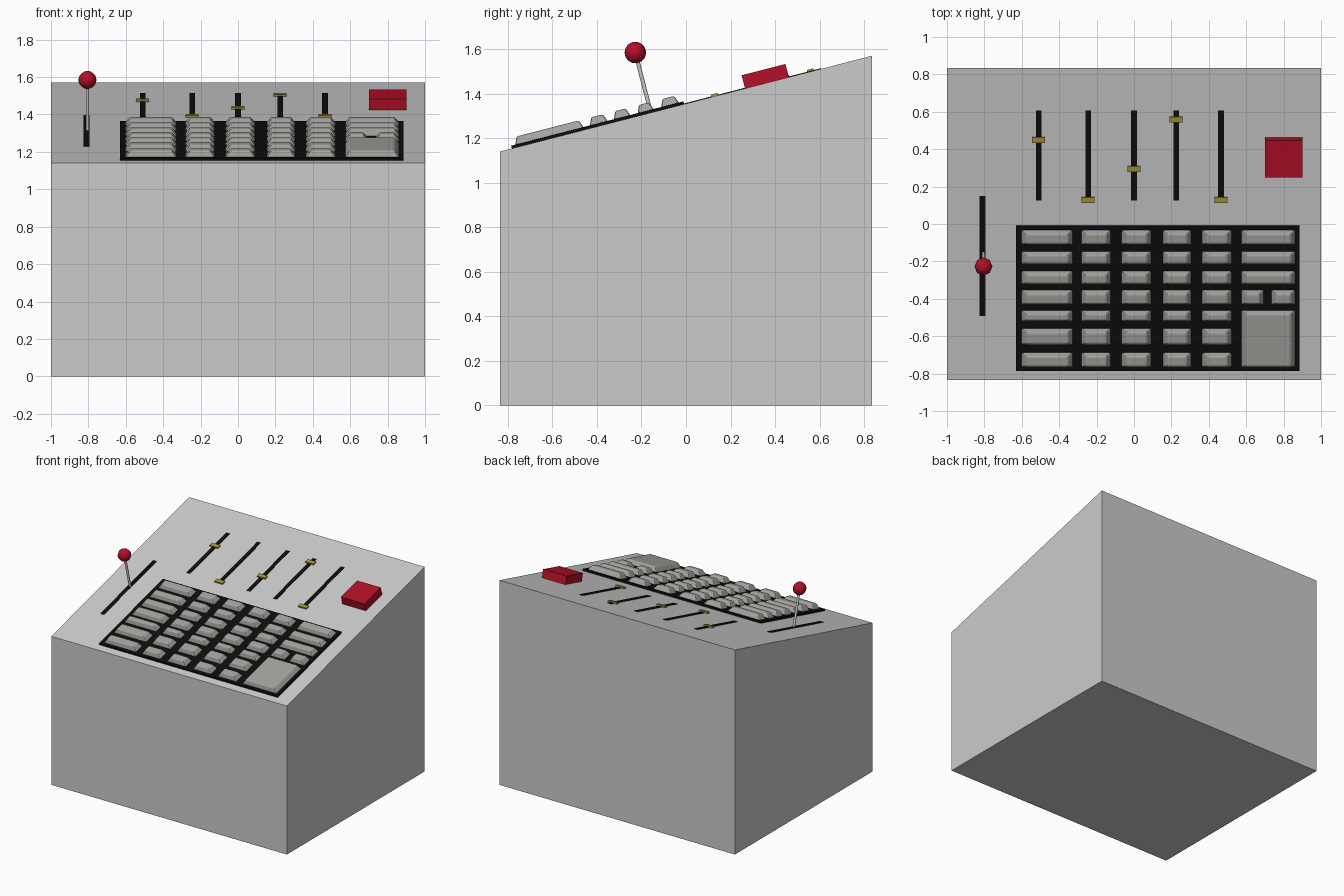
import bpy, bmesh, math
from mathutils import Matrix

if "Cube" in bpy.data.objects:
    bpy.data.objects.remove(bpy.data.objects["Cube"])

SLOPE = math.atan(0.43 / 1.67)
COS = math.cos(SLOPE)
# Console face frame: x across, y up the slope, z out of the face
FACE = Matrix.Translation((0, 0, 1.355)) @ Matrix.Rotation(SLOPE, 4, 'X')


def material(name, color):
    m = bpy.data.materials.new(name)
    m.diffuse_color = (*color, 1)
    m.use_nodes = True
    m.node_tree.nodes["Principled BSDF"].inputs["Base Color"].default_value = m.diffuse_color
    return m


BLACK = material("black", (0.004, 0.004, 0.004))
RED = material("red", (0.45, 0.005, 0.02))
YELLOW = material("yellow", (0.38, 0.31, 0.03))
KEY = material("key_grey", (0.36, 0.37, 0.34))


def finish(name, bm, mat=None, matrix=None):
    me = bpy.data.meshes.new(name)
    bmesh.ops.recalc_face_normals(bm, faces=bm.faces)
    bm.to_mesh(me)
    bm.free()
    ob = bpy.data.objects.new(name, me)
    bpy.context.collection.objects.link(ob)
    if mat:
        me.materials.append(mat)
    if matrix:
        ob.matrix_world = matrix
    return ob


def face_box(name, x0, x1, y0, y1, z0, z1, mat, inset=(0, 0)):
    """Box on the sloped face, y as seen from the top, top optionally inset."""
    bm = bmesh.new()
    bmesh.ops.create_cube(bm, size=1)
    w, d = x1 - x0, (y1 - y0) / COS
    for v in bm.verts:
        top = v.co.z > 0
        v.co.x *= w - (2 * inset[0] if top else 0)
        v.co.y *= d - (2 * inset[1] if top else 0)
        v.co.z = z1 if top else z0
    loc = Matrix.Translation(((x0 + x1) / 2, (y0 + y1) / 2 / COS, 0))
    return finish(name, bm, mat, FACE @ loc)


# Console body: side profile extruded across
bm = bmesh.new()
profile = [(-0.835, 0), (0.835, 0), (0.835, 1.57), (-0.835, 1.14)]
side = bm.faces.new([bm.verts.new((-1, y, z)) for y, z in profile])
ext = bmesh.ops.extrude_face_region(bm, geom=[side])
bmesh.ops.translate(bm, vec=(2, 0, 0),
                    verts=[g for g in ext['geom'] if isinstance(g, bmesh.types.BMVert)])
finish("console_body", bm)

# Keyboard base
face_box("keyboard_base", -0.63, 0.885, -0.782, -0.008, -0.002, 0.013, BLACK)

# Keys: five regular columns, then the mixed column on the right
columns = [(-0.605, -0.325), (-0.285, -0.12), (-0.07, 0.095), (0.15, 0.31), (0.36, 0.525)]
rows = [(-0.11, -0.027), (-0.215, -0.14), (-0.322, -0.245), (-0.43, -0.347),
        (-0.52, -0.455), (-0.645, -0.552), (-0.765, -0.682)]
keys = [(c, r) for c in columns for r in rows]
keys += [((0.57, 0.865), r) for r in rows[:3]]
keys += [((0.57, 0.698), rows[3]), ((0.73, 0.865), rows[3]), ((0.57, 0.865), (-0.765, -0.455))]
for i, (c, r) in enumerate(keys):
    ob = face_box(f"key_{i + 1}", *c, *r, 0.008, 0.047, KEY, inset=(0.028, 0.016))
    bev = ob.modifiers.new("soft_edges", 'BEVEL')
    bev.width = 0.008
    bev.segments = 2

# Slider tracks with yellow handles
sliders = [(-0.51, 0.45), (-0.245, 0.13), (0.0, 0.295), (0.225, 0.56), (0.465, 0.13)]
for i, (x, y) in enumerate(sliders):
    face_box(f"slider_track_{i + 1}", x - 0.015, x + 0.015, 0.127, 0.607, -0.002, 0.003, BLACK)
    face_box(f"slider_handle_{i + 1}", x - 0.035, x + 0.035, y - 0.015, y + 0.015, 0, 0.011, YELLOW)

# Big red button
face_box("red_button", 0.70, 0.90, 0.265, 0.462, -0.002, 0.061, RED)

# Lever: slot, rod and ball knob
face_box("lever_slot", -0.825, -0.795, -0.49, 0.15, -0.002, 0.003, BLACK)
lever = FACE @ Matrix.Translation((-0.805, -0.158 / COS, 0))
bm = bmesh.new()
bmesh.ops.create_cone(bm, cap_ends=True, segments=12, radius1=0.009, radius2=0.009, depth=0.26)
rod = finish("lever_rod", bm, None, lever @ Matrix.Translation((0, 0, 0.13)))
bm = bmesh.new()
bmesh.ops.create_uvsphere(bm, u_segments=8, v_segments=12, radius=0.048)
knob = finish("lever_knob", bm, RED, lever @ Matrix.Translation((0, 0, 0.279)))
for ob in (rod, knob):
    for p in ob.data.polygons:
        p.use_smooth = len(p.vertices) <= 4
